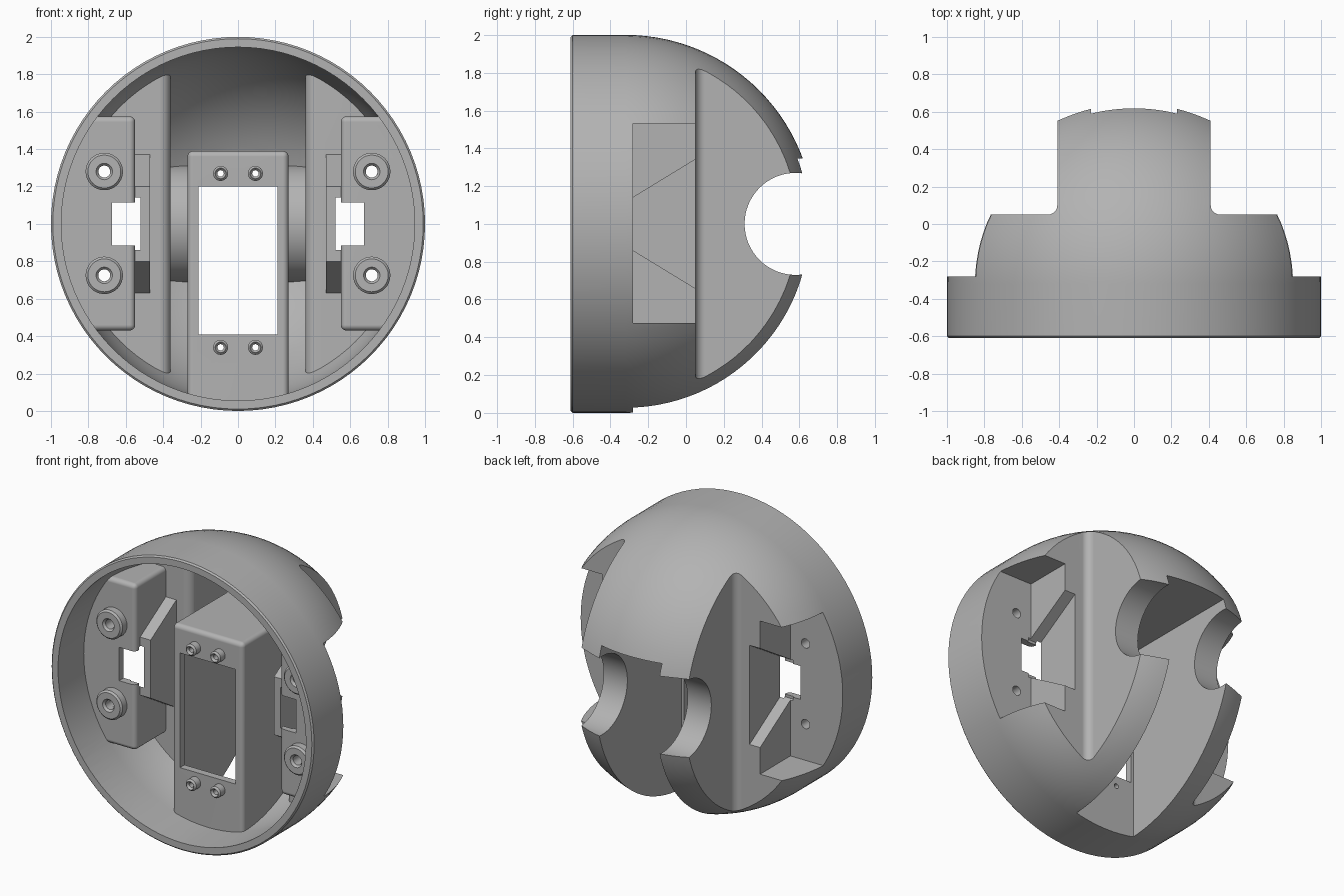
import bpy, bmesh, math
from mathutils import Matrix, Vector

if "Cube" in bpy.data.objects:
    bpy.data.objects.remove(bpy.data.objects["Cube"])

grey = bpy.data.materials.new("plain grey")
grey.use_nodes = True
grey.diffuse_color = (0.45, 0.45, 0.45, 1)
grey.node_tree.nodes["Principled BSDF"].inputs["Base Color"].default_value = (0.45, 0.45, 0.45, 1)

CENTRE_Y = -0.32   # where the straight collar meets the dome


def finish(bm, name):
    bmesh.ops.recalc_face_normals(bm, faces=bm.faces)
    mesh = bpy.data.meshes.new(name)
    bm.to_mesh(mesh)
    bm.free()
    mesh.materials.append(grey)
    obj = bpy.data.objects.new(name, mesh)
    bpy.context.collection.objects.link(obj)
    return obj


def lathe(name, profile, x=0, z=1, steps=96, closed=False):
    """Spin (radius, y) points about an axis parallel to y."""
    bm = bmesh.new()
    vs = [bm.verts.new((x + r, y, z)) for r, y in profile]
    edges = [bm.edges.new(pair) for pair in zip(vs, vs[1:])]
    if closed:
        edges.append(bm.edges.new((vs[-1], vs[0])))
    bmesh.ops.spin(bm, geom=vs + edges, cent=(x, 0, z), axis=(0, 1, 0),
                   angle=math.tau, steps=steps)
    bmesh.ops.remove_doubles(bm, verts=bm.verts, dist=1e-4)
    return finish(bm, name)


def box(name, xs, ys, zs, bevel=0.0):
    bm = bmesh.new()
    bmesh.ops.create_cube(bm, size=1)
    spans = (xs, ys, zs)
    for v in bm.verts:
        v.co = Vector([(a + b) / 2 + c * abs(b - a) for c, (a, b) in zip(v.co, spans)])
    if bevel:
        bmesh.ops.bevel(bm, geom=bm.edges[:], offset=bevel, segments=5,
                        profile=0.5, affect='EDGES')
    return finish(bm, name)


def wedge(name, xs, y0, half0, y1, half1):
    """Trapezoid in the y-z plane, extruded along x."""
    bm = bmesh.new()
    corners = ((y0, 1 - half0), (y1, 1 - half1), (y1, 1 + half1), (y0, 1 + half0))
    face = bm.faces.new([bm.verts.new((xs[0], y, z)) for y, z in corners])
    out = bmesh.ops.extrude_face_region(bm, geom=[face])
    moved = [g for g in out["geom"] if isinstance(g, bmesh.types.BMVert)]
    bmesh.ops.translate(bm, verts=moved, vec=(xs[1] - xs[0], 0, 0))
    return finish(bm, name)


def rod(name, centre, radius, length, axis, segments=64):
    bm = bmesh.new()
    turn = Matrix.Rotation(math.pi / 2, 4, 'Y' if axis == 'x' else 'X')
    bmesh.ops.create_cone(bm, cap_ends=True, segments=segments, radius1=radius,
                          radius2=radius, depth=length,
                          matrix=Matrix.Translation(centre) @ turn)
    return finish(bm, name)


def cut(target, cutter):
    cutter.hide_render = True
    mod = target.modifiers.new("cut", 'BOOLEAN')
    mod.operation = 'DIFFERENCE'
    mod.solver = 'EXACT'
    mod.object = cutter
    bpy.context.view_layer.objects.active = target
    bpy.ops.object.modifier_apply(modifier=mod.name)
    bpy.data.objects.remove(cutter)


def dome_profile(radius, front, steps=28):
    arc = [(radius * math.cos(t), CENTRE_Y + radius * math.sin(t))
           for t in (math.pi / 2 * i / steps for i in range(steps + 1))]
    return [(0, front)] + arc


def both(low, high, side):
    return sorted((low * side, high * side))


# Outer dome with a small chamfer on the front rim
outer = dome_profile(1, -0.61)
shell = lathe("shell", outer[:1] + [(0.99, -0.61), (1, -0.6)] + outer[1:])

# Hollow, shaped around the walls that stand inside it
cavity_profile = dome_profile(0.945, -0.7)
cavity = lathe("cavity", cavity_profile[:1] + [(0.945, -0.7)] + cavity_profile[1:])
for s in (1, -1):
    cut(cavity, box("cheek_wall", both(0.36, 1.3, s), (0, 1.2), (-0.3, 2.3), 0.06))
    cut(cavity, box("pocket_wall", both(0.55, 1.3, s), (-0.33, 0.3), (0.43, 1.575), 0.03))
    cut(cavity, wedge("wedge_wall", both(0.47, 0.58, s), -0.28, 0.2, 0.04, 0.395))
cut(cavity, rod("notch_wall", (0, 0.58, 1), 0.315, 1.0, 'x'))
cut(cavity, box("centre_wall", (-0.27, 0.27), (-0.33, 1.2), (-0.3, 1.39), 0.03))
cut(shell, cavity)

# Side cheeks, pockets and their wedge recesses
for s in (1, -1):
    cut(shell, box("cheek_cut", both(0.41, 1.4, s), (0.05, 1.3), (-0.4, 2.4), 0.05))
    cut(shell, box("pocket_cut", both(0.6, 1.4, s), (-0.28, 0.2), (0.475, 1.53)))
    cut(shell, wedge("wedge_cut", both(0.52, 0.62, s), -0.29, 0.134, 0.1, 0.372))
    cut(shell, box("slot_cut", both(0.53, 0.675, s), (-0.45, -0.2), (0.885, 1.115)))

# Round notch across the back, central slot and front window
cut(shell, rod("notch_cut", (0, 0.58, 1), 0.27, 1.6, 'x'))
cut(shell, box("centre_cut", (-0.23, 0.23), (-0.28, 1.3), (-0.4, 1.345)))
cut(shell, box("window_cut", (-0.212, 0.212), (-0.5, -0.1), (0.41, 1.2)))

# Screw bosses on the pocket plates and pegs on the window frame
parts = [shell]


def boss(name, x, z, radius, hole):
    cut(shell, rod("hole_cut", (x, -0.3, z), hole, 0.2, 'y', 24))
    edge = 0.012
    ring = [(hole, -0.325), (hole, -0.375), (hole + edge, -0.39),
            (radius - edge, -0.39), (radius, -0.378), (radius, -0.325)]
    parts.append(lathe(name, ring, x, z, 32, closed=True))


for side, s in (("left", 1), ("right", -1)):
    for level, zb, zp in (("upper", 1.28, 1.27), ("lower", 0.725, 0.34)):
        boss(f"{side}_{level}_screw_boss", s * 0.715, zb, 0.1, 0.032)
        boss(f"{side}_{level}_frame_peg", s * 0.093, zp, 0.04, 0.017)

# Smooth curved surfaces, keep the corners crisp
bpy.ops.object.select_all(action='DESELECT')
for obj in parts:
    obj.select_set(True)
bpy.context.view_layer.objects.active = shell
bpy.ops.object.shade_smooth_by_angle(angle=math.radians(30))
for obj in parts:
    mod = obj.modifiers.new("flat face normals", 'WEIGHTED_NORMAL')
    mod.keep_sharp = True
